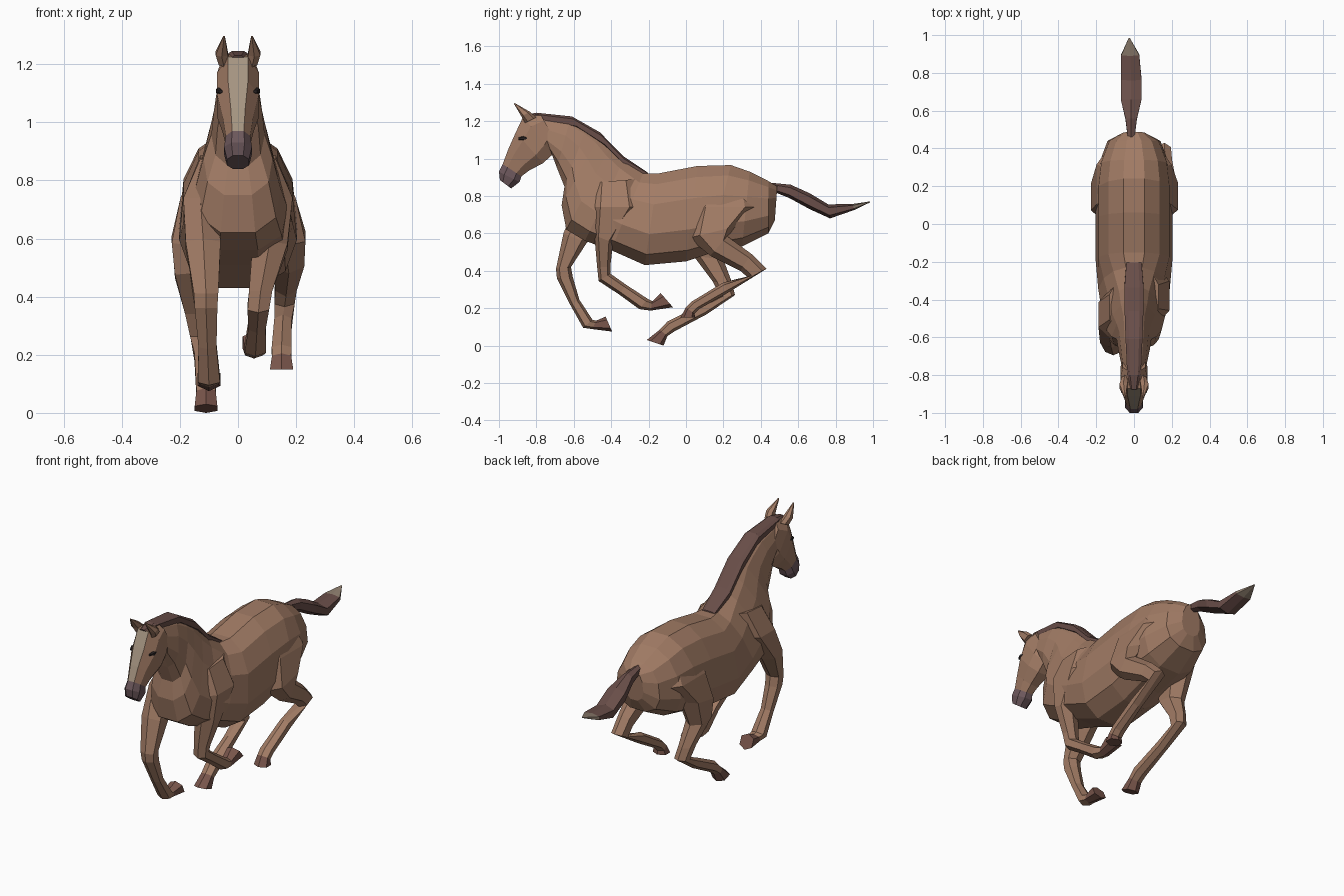
import bpy, bmesh, math
from mathutils import Vector


def material(name, rgb):
    m = bpy.data.materials.new(name)
    m.diffuse_color = (*rgb, 1)
    return m


COAT = material("coat", (.36, .2, .13))
HAIR = material("dark_hair", (.14, .075, .065))
TIP = material("pale_tip", (.26, .2, .15))
MUZZLE = material("muzzle_skin", (.15, .095, .105))
BLAZE = material("blaze", (.38, .3, .22))
HOOF = material("hoof_horn", (.19, .091, .07))
EYE = material("eye_black", (.02, .015, .015))


def loft(name, stations, n, mats, paint=None, power=.85, taper=lambda i: 0):
    """Each station: two opposite side-view points (y, z), half width, x centre."""
    bm = bmesh.new()
    rings = []
    peak = max(math.sin((k + .5) * math.tau / n) for k in range(n)) ** power
    side = max(math.cos((k + .5) * math.tau / n) for k in range(n)) ** power
    for i, (ya, za, yb, zb, w, x) in enumerate(stations):
        mid = Vector((x, (ya + yb) / 2, (za + zb) / 2))
        half = Vector((0, (yb - ya) / 2, (zb - za) / 2))
        ring = []
        for k in range(n):
            a = (k + .5) * math.tau / n
            c, s = math.cos(a), math.sin(a)
            c = math.copysign(abs(c) ** power, c) / side
            s = math.copysign(abs(s) ** power, s) / peak
            width = w * c * (1 - taper(i) * s)
            ring.append(bm.verts.new(mid + half * s + Vector((width, 0, 0))))
        rings.append(ring)
    for i in range(len(rings) - 1):
        for j in range(n):
            q = (j + 1) % n
            f = bm.faces.new((rings[i][j], rings[i][q], rings[i + 1][q], rings[i + 1][j]))
            f.material_index = paint(i, j) if paint else 0
    bm.faces.new(rings[0])
    bm.faces.new(rings[-1]).material_index = paint(len(rings) - 2, 0) if paint else 0
    bmesh.ops.recalc_face_normals(bm, faces=bm.faces)
    me = bpy.data.meshes.new(name)
    bm.to_mesh(me)
    bm.free()
    for m in mats:
        me.materials.append(m)
    ob = bpy.data.objects.new(name, me)
    bpy.context.collection.objects.link(ob)
    return ob


# Trunk, chest and neck, narrowing towards the crest from the withers on
loft("body_and_neck", [
    (.475, .67, .488, .85, .06, 0), (.44, .60, .44, .88, .135, 0),
    (.30, .53, .34, .93, .18, 0), (.12, .49, .24, .965, .195, 0),
    (0, .45, .06, .96, .195, 0), (-.22, .43, -.15, .92, .195, 0),
    (-.40, .51, -.23, .92, .175, 0), (-.54, .56, -.33, 1.0, .15, 0),
    (-.64, .62, -.40, 1.07, .13, 0), (-.665, .75, -.46, 1.13, .105, 0),
    (-.65, .85, -.53, 1.17, .085, 0), (-.69, .95, -.62, 1.21, .077, 0),
    (-.72, 1.03, -.79, 1.23, .062, 0)], 12, [COAT],
    taper=lambda i: .12 if i < 6 else .25 if i == 6 or i > 9 else .4)


# Head with pale blaze and dark muzzle
def head_paint(i, j):
    if i >= 4:
        return 1
    return 2 if j == 1 and i >= 1 else 0


loft("head", [
    (-.70, 1.10, -.78, 1.24, .06, 0), (-.715, 1.02, -.87, 1.225, .072, 0),
    (-.765, .975, -.91, 1.14, .072, 0), (-.84, .935, -.95, 1.05, .053, 0),
    (-.88, .905, -.98, .97, .042, 0), (-.89, .875, -1.0, .93, .048, 0),
    (-.935, .84, -.995, .885, .038, 0)], 8, [COAT, MUZZLE, BLAZE], head_paint)

# Mane along the crest
loft("mane", [
    (-.20, .90, -.205, .926, .04, 0), (-.31, .94, -.335, 1.012, .05, 0),
    (-.43, 1.06, -.46, 1.14, .05, 0), (-.58, 1.16, -.61, 1.225, .045, 0),
    (-.79, 1.20, -.80, 1.245, .036, 0), (-.86, 1.20, -.875, 1.23, .02, 0)],
    8, [HAIR], power=.6)

# Tail streaming behind, pale at the tip
loft("tail", [
    (.45, .83, .46, .87, .018, -.015), (.55, .79, .56, .86, .03, -.015),
    (.66, .73, .66, .815, .055, -.015), (.77, .68, .76, .755, .055, -.015),
    (.90, .725, .89, .757, .048, -.02), (.985, .766, .985, .771, .003, -.025)],
    6, [HAIR, TIP], lambda i, j: int(i == 4))

# Ears and eyes, one per side
for side, s in (("right", 1), ("left", -1)):
    loft(side + "_ear", [
        (-.86, 1.19, -.80, 1.22, .018, s * .048), (-.88, 1.225, -.835, 1.25, .021, s * .056),
        (-.92, 1.293, -.916, 1.297, .003, s * .048)], 6, [COAT])
    loft(side + "_eye", [
        (-.895, 1.10, -.895, 1.112, .006, s * .06), (-.87, 1.095, -.87, 1.12, .012, s * .064),
        (-.845, 1.105, -.845, 1.115, .006, s * .065)], 6, [EYE])


# Legs with shoulder or thigh muscle on top; the final segment is the hoof
def leg(name, stations):
    last = len(stations) - 2
    loft(name, stations, 6, [COAT, HOOF], lambda i, j: int(i == last))


leg("right_front_leg", [
    (-.50, .87, -.27, .89, .03, .10), (-.52, .74, -.24, .74, .058, .13),
    (-.49, .59, -.39, .55, .06, .11), (-.475, .42, -.405, .42, .04, .078),
    (-.467, .345, -.405, .385, .037, .07), (-.36, .275, -.32, .325, .03, .065),
    (-.25, .195, -.205, .25, .037, .06), (-.19, .187, -.18, .237, .031, .055),
    (-.07, .205, -.135, .28, .039, .055)])
leg("left_front_leg", [
    (-.56, .87, -.32, .89, .03, -.10), (-.60, .74, -.36, .74, .058, -.13),
    (-.655, .60, -.53, .55, .06, -.12), (-.695, .41, -.615, .42, .042, -.11),
    (-.69, .36, -.605, .365, .039, -.11), (-.62, .22, -.57, .245, .031, -.105),
    (-.55, .095, -.50, .138, .038, -.10), (-.50, .088, -.48, .133, .031, -.10),
    (-.395, .075, -.43, .155, .039, -.10)])
leg("right_hind_leg", [
    (.08, .85, .36, .84, .05, .10), (.02, .74, .40, .74, .06, .138),
    (.015, .575, .28, .64, .07, .162),
    (.13, .48, .22, .585, .053, .175), (.29, .40, .35, .49, .037, .165),
    (.33, .365, .43, .41, .035, .16), (.20, .338, .22, .28, .03, .155),
    (.03, .235, .07, .195, .034, .15), (0, .205, .045, .17, .033, .15),
    (-.03, .15, .05, .15, .04, .15)])
leg("left_hind_leg", [
    (.08, .85, .36, .84, .05, -.10), (.02, .74, .40, .74, .06, -.138),
    (.015, .575, .27, .62, .068, -.16),
    (.04, .48, .20, .46, .052, -.165), (.145, .34, .245, .34, .037, -.145),
    (.18, .262, .262, .27, .035, -.13), (.08, .217, .11, .167, .03, -.12),
    (-.10, .128, -.06, .077, .035, -.11), (-.14, .085, -.10, .05, .033, -.11),
    (-.21, .03, -.12, .0, .039, -.11)])
